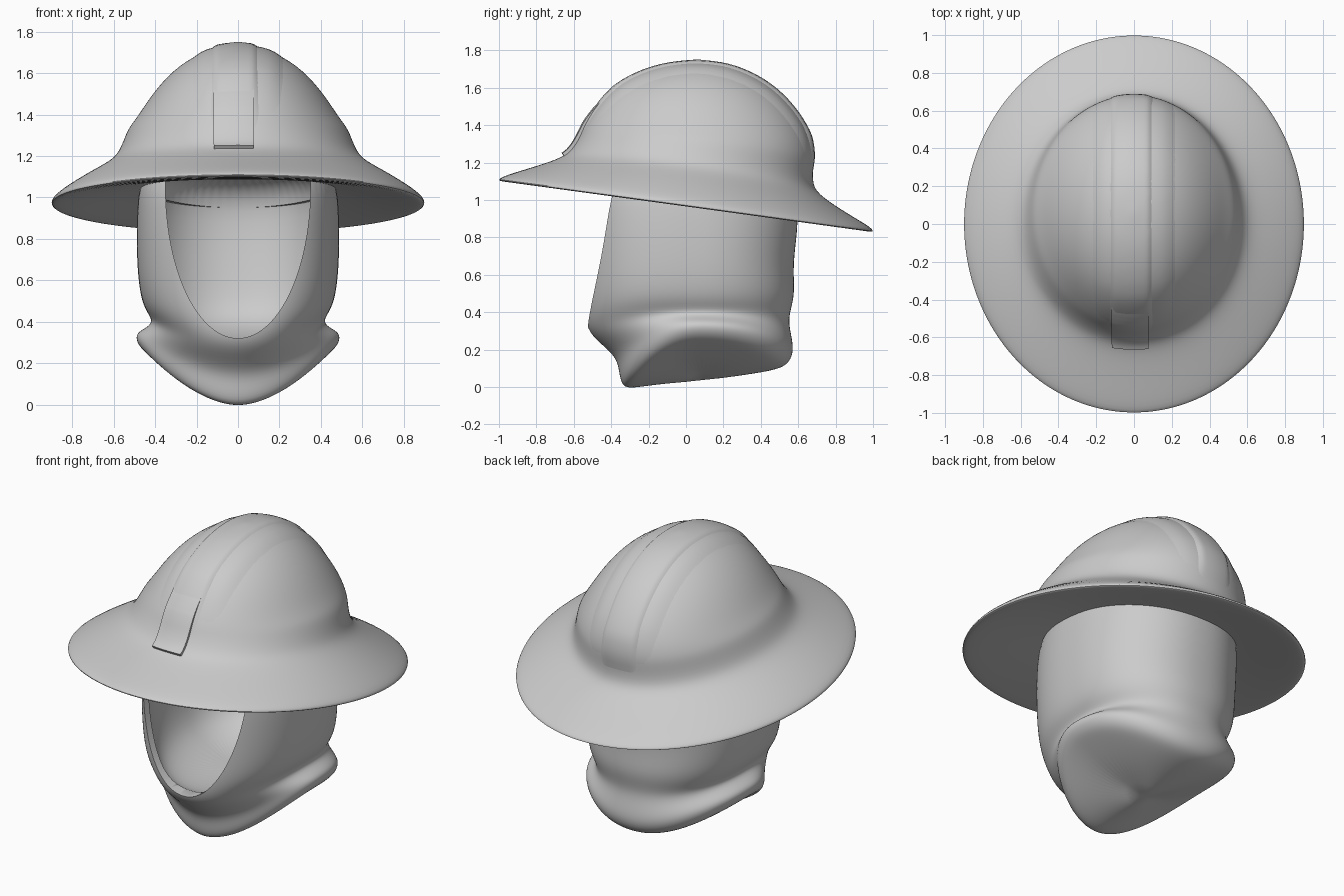
import bpy, bmesh, math
from mathutils import Vector

if "Cube" in bpy.data.objects:
    bpy.data.objects.remove(bpy.data.objects["Cube"])

SEG = 64


def make_object(name, verts, faces):
    mesh = bpy.data.meshes.new(name)
    mesh.from_pydata(verts, [], faces)
    obj = bpy.data.objects.new(name, mesh)
    bpy.context.collection.objects.link(obj)
    return obj


def ring(front, side, back, n_front=2.0, n_back=2.2, cy=0.07):
    """Closed loop through a front (y,z), side (x,z) and back (y,z) point."""
    pts = []
    for i in range(SEG):
        a = 2 * math.pi * i / SEG
        s, c = math.sin(a), math.cos(a)
        end, n = (front, n_front) if c > 0 else (back, n_back)
        x = math.copysign(abs(s) ** (2 / n), s) * side[0]
        y = cy + (end[0] - cy) * abs(c) ** (2 / n)
        z = end[1] + (side[1] - end[1]) * abs(s) ** 1.8
        pts.append((x, y, z))
    return pts


def tilted_ring(yf, zf, yb, zb, rx, lift):
    """Elliptical loop in a tilted plane, sides lifted a little."""
    cy, ry, pts = (yf + yb) / 2, (yb - yf) / 2, []
    for i in range(SEG):
        a = 2 * math.pi * i / SEG
        s, c = math.sin(a), math.cos(a)
        z = (zf + zb) / 2 + c * (zf - zb) / 2 + lift * s * s
        pts.append((rx * s, cy - ry * c, z))
    return pts


def loft(name, rings, bottom=None, top=None, levels=2):
    verts = [p for r in rings for p in r]
    faces, last = [], (len(rings) - 1) * SEG
    for k in range(len(rings) - 1):
        for i in range(SEG):
            j, a, b = (i + 1) % SEG, k * SEG, (k + 1) * SEG
            faces.append((a + i, a + j, b + j, b + i))
    for pole, base, flip in ((bottom, 0, True), (top, last, False)):
        if pole:
            p = len(verts)
            verts.append(pole)
            for i in range(SEG):
                u, v = base + i, base + (i + 1) % SEG
                faces.append((p, v, u) if flip else (u, v, p))
    obj = make_object(name, verts, faces)
    sub = obj.modifiers.new("smooth", 'SUBSURF')
    sub.levels = sub.render_levels = levels
    return obj


def finish(obj, angle=40):
    bpy.ops.object.select_all(action='DESELECT')
    obj.select_set(True)
    bpy.context.view_layer.objects.active = obj
    bpy.ops.object.convert(target='MESH')
    bpy.ops.object.shade_smooth_by_angle(angle=math.radians(angle))


# Helmet shell: shallow underside, tilted brim, then up into the dome
shell_rows = [
    (-0.50, 1.09, 0.56, 0.95, 0.45, 0.02),
    (-0.65, 1.085, 0.68, 0.92, 0.58, 0.02),
    (-0.97, 1.095, 0.97, 0.828, 0.87, 0.0),
    (-1.008, 1.103, 1.008, 0.828, 0.909, 0.0),
    (-0.99, 1.125, 0.99, 0.855, 0.893, 0.01),
    (-0.82, 1.175, 0.85, 0.935, 0.745, 0.04),
    (-0.68, 1.22, 0.73, 1.015, 0.62, 0.045),
    (-0.625, 1.255, 0.672, 1.075, 0.575, 0.05),
    (-0.585, 1.315, 0.684, 1.20, 0.544, 0.04),
    (-0.565, 1.355, 0.682, 1.25, 0.525, 0.035),
    (-0.535, 1.42, 0.662, 1.34, 0.484, 0.01),
    (-0.44, 1.55, 0.587, 1.47, 0.40, 0.01),
    (-0.31, 1.65, 0.457, 1.61, 0.285, 0.01),
    (-0.13, 1.715, 0.26, 1.71, 0.15, 0.0),
]
helmet = loft("helmet_shell", [tilted_ring(*r) for r in shell_rows], top=(0, 0.06, 1.733))
finish(helmet)


# Raised straps draped over the dome from front to back
def strap(name, x0, x1, a0, a1, height, fade, soft=False):
    bpy.context.view_layer.update()
    shell = helmet.evaluated_get(bpy.context.evaluated_depsgraph_get())
    rows, cols, verts, faces = 60, 16, [], []
    for r in range(rows + 1):
        t = r / rows
        a = a0 + (a1 - a0) * t
        d = Vector((0, -math.cos(a), math.sin(a)))
        h0 = height * (min(1, t / fade[0]) if fade[0] else 1) * min(1, (1 - t) / fade[1])
        for c in range(cols + 1):
            u = c / cols
            h = h0 * min(1, 2.2 * math.sin(math.pi * u)) - 0.002 if soft else h0
            o = Vector((x0 + (x1 - x0) * u, 0.05, 1.1))
            hit, loc, nor, _ = shell.ray_cast(o + d * 1.5, -d)
            verts.append(loc + nor * h if hit else o + d * 0.6)
    w = cols + 1
    for r in range(rows):
        for c in range(cols):
            k = r * w + c
            faces.append((k, k + 1, k + w + 1, k + w))
    obj = make_object(name, verts, faces)
    if not soft:
        sol = obj.modifiers.new("thickness", 'SOLIDIFY')
        sol.thickness, sol.offset = 0.03, -1
    finish(obj)


strap("crown_band", -0.23, 0.23, 0.4, math.pi - 0.1, 0.012, (0.2, 0.15), True)
strap("crown_ridge", -0.14, 0.11, 0.3, math.pi - 0.05, 0.022, (0.2, 0.12), True)
strap("centre_strap", -0.115, 0.075, 0.19, 1.0, 0.018, (0, 0.6))

# Hood: front (y,z), side (x,z), back (y,z), front roundness; bottom to top
hood_rows = [
    ((-0.15, 0.015), (0.25, 0.13), (0.32, 0.065), 2.0),
    ((-0.29, -0.008), (0.42, 0.235), (0.48, 0.09), 2.0),
    ((-0.342, 0.0), (0.47, 0.27), (0.545, 0.12), 2.0),
    ((-0.358, 0.075), (0.494, 0.315), (0.572, 0.175), 2.0),
    ((-0.37, 0.16), (0.487, 0.35), (0.572, 0.23), 2.0),
    ((-0.475, 0.245), (0.435, 0.375), (0.56, 0.29), 2.1),
    ((-0.53, 0.31), (0.41, 0.405), (0.548, 0.36), 2.2),
    ((-0.54, 0.40), (0.45, 0.46), (0.565, 0.43), 2.4),
    ((-0.54, 0.52), (0.475, 0.54), (0.583, 0.51), 2.5),
    ((-0.54, 0.70), (0.49, 0.70), (0.57, 0.66), 2.5),
    ((-0.54, 0.95), (0.49, 0.95), (0.605, 0.88), 2.5),
    ((-0.51, 1.20), (0.465, 1.18), (0.59, 1.12), 2.4),
]
hood = loft("hood", [ring(*r[:3], r[3]) for r in hood_rows],
            bottom=(0, 0.1, 0.035), top=(0, 0.05, 1.22))

# Hollow for the head, rounded off at the chin
hollow_rows = [
    ((-0.30, 0.28), (0.20, 0.30), (0.25, 0.30), 2.2),
    ((-0.47, 0.31), (0.34, 0.37), (0.42, 0.37), 2.3),
    ((-0.51, 0.42), (0.41, 0.48), (0.51, 0.46), 2.4),
    ((-0.51, 0.70), (0.455, 0.70), (0.54, 0.66), 2.5),
    ((-0.51, 0.95), (0.455, 0.95), (0.57, 0.88), 2.5),
    ((-0.48, 1.15), (0.43, 1.14), (0.55, 1.09), 2.4),
]
hollow = loft("hollow_cutter", [ring(*r[:3], r[3]) for r in hollow_rows],
              bottom=(0, 0, 0.28), top=(0, 0.05, 1.17))

# Face opening: half-ellipse prism through the front of the hood
N = 48
outline = [(0.35 * math.cos(math.pi + math.pi * i / N),
            1.05 + 0.73 * math.sin(math.pi + math.pi * i / N)) for i in range(N + 1)]
outline += [(0.35, 1.4), (-0.35, 1.4)]
M = len(outline)
opening = make_object(
    "face_cutter",
    [(x, y, z) for y in (-1.0, -0.2) for x, z in outline],
    [tuple(range(M)), tuple(reversed(range(M, 2 * M)))]
    + [(i, i + M, (i + 1) % M + M, (i + 1) % M) for i in range(M)])
bm = bmesh.new()
bm.from_mesh(opening.data)
bmesh.ops.recalc_face_normals(bm, faces=bm.faces)
bm.to_mesh(opening.data)
bm.free()

for cutter in (hollow, opening):
    cutter.hide_render = True
    cut = hood.modifiers.new(cutter.name, 'BOOLEAN')
    cut.operation, cut.solver, cut.object = 'DIFFERENCE', 'EXACT', cutter
finish(hood)
for cutter in (hollow, opening):
    bpy.data.objects.remove(cutter)
